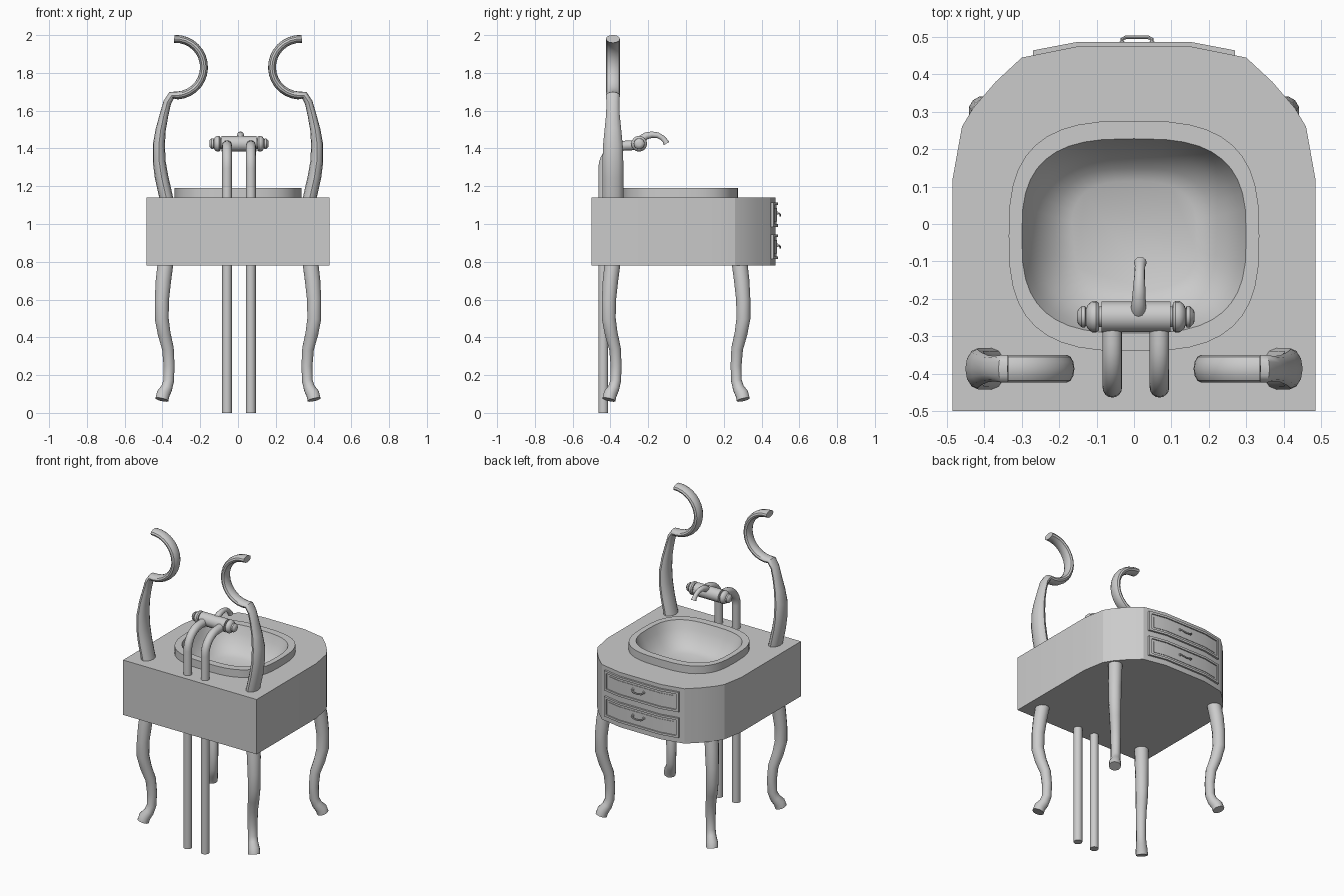
import bpy, bmesh, math
from mathutils import Vector as V

if "Cube" in bpy.data.objects:
    bpy.data.objects.remove(bpy.data.objects["Cube"])


def finish(name, bm, angle=35):
    bmesh.ops.recalc_face_normals(bm, faces=bm.faces)
    me = bpy.data.meshes.new(name)
    bm.to_mesh(me)
    bm.free()
    me.shade_smooth()
    me.set_sharp_from_angle(angle=math.radians(angle))
    ob = bpy.data.objects.new(name, me)
    bpy.context.collection.objects.link(ob)
    return ob


def skin(bm, rings, cap_start=True, cap_end=True):
    """Join equal-length closed rings of points into a surface."""
    rows = [[bm.verts.new(p) for p in r] for r in rings]
    n = len(rows[0])
    for a, b in zip(rows, rows[1:]):
        for i in range(n):
            j = (i + 1) % n
            bm.faces.new((a[i], a[j], b[j], b[i]))
    if cap_start:
        bm.faces.new(rows[0])
    if cap_end:
        bm.faces.new(rows[-1])
    return rows


def tube(name, path, radii, axis, n=12, angle=35):
    """Sweep an ellipse along a planar path; radii are (along axis, in plane)."""
    path, axis = [V(p) for p in path], V(axis).normalized()
    rings = []
    for i, p in enumerate(path):
        t = (path[min(i + 1, len(path) - 1)] - path[max(i - 1, 0)]).normalized()
        side = t.cross(axis).normalized()
        r = radii[i] if isinstance(radii, list) else radii
        ra, rs = r if isinstance(r, tuple) else (r, r)
        rings.append([p + axis * ra * math.cos(k * math.tau / n) + side * rs * math.sin(k * math.tau / n)
                      for k in range(n)])
    bm = bmesh.new()
    skin(bm, rings)
    return finish(name, bm, angle)


def squircle(hx, hy, z, cy=-0.032, n=40, e=2 / 2.9):
    pts = []
    for k in range(n):
        c, s = math.cos(k * math.tau / n), math.sin(k * math.tau / n)
        pts.append((hx * math.copysign(abs(c) ** e, c), cy + hy * math.copysign(abs(s) ** e, s), z))
    return pts


# cabinet: bowed outline, top left open under the basin
half = [(0.485, -0.5), (0.485, 0.12), (0.46, 0.26), (0.43, 0.31), (0.37, 0.38), (0.30, 0.445), (0.15, 0.475)]
outline = half + [(-x, y) for x, y in reversed(half)]
bm = bmesh.new()
rows = skin(bm, [[(x, y, z) for x, y in outline] for z in (0.78, 1.14)], cap_end=False)
hole = [bm.verts.new(p) for p in squircle(0.325, 0.298, 1.14)]
edges = []
for loop in (rows[1], hole):
    for i, v in enumerate(loop):
        w = loop[(i + 1) % len(loop)]
        edges.append(bm.edges.get((v, w)) or bm.edges.new((v, w)))
bmesh.ops.triangle_fill(bm, use_beauty=True, edges=edges)
finish("cabinet", bm, 20)

# basin: outer rim wall, flat lip, bowl and floor
bm = bmesh.new()
skin(bm, [squircle(0.335, 0.308, 1.13), squircle(0.335, 0.308, 1.19), squircle(0.30, 0.26, 1.19),
          squircle(0.281, 0.243, 1.14), squircle(0.25, 0.216, 1.09), squircle(0.21, 0.181, 1.052),
          squircle(0.168, 0.146, 1.03)], cap_start=False)
finish("basin", bm)

# four cabriole legs, bending along the diagonals: (z, offset, radius)
leg = [(0.79, 0.384, 0.043), (0.70, 0.395, 0.042), (0.60, 0.403, 0.039), (0.50, 0.404, 0.038),
       (0.42, 0.391, 0.035), (0.34, 0.371, 0.032), (0.25, 0.365, 0.030), (0.17, 0.367, 0.029),
       (0.13, 0.378, 0.031), (0.10, 0.396, 0.036), (0.07, 0.403, 0.036)]
for sx, side in ((1, "right"), (-1, "left")):
    for sy, end, dy in ((-1, "front", 0.005), (1, "back", -0.10)):
        tube(f"{end}_{side}_leg", [(sx * c, sy * (c + dy), z) for z, c, r in leg],
             [r for z, c, r in leg], (-sy, sx, 0))

# two upright arms ending in open hooks: (z, x, y radius, x radius)
arm = [(1.13, 0.378, 0.055, 0.036), (1.25, 0.405, 0.055, 0.036), (1.33, 0.417, 0.055, 0.034),
       (1.42, 0.419, 0.052, 0.032), (1.50, 0.409, 0.044, 0.027), (1.58, 0.391, 0.036, 0.023),
       (1.645, 0.374, 0.034, 0.021)]
for sx, side in ((1, "right"), (-1, "left")):
    path = [(sx * x, -0.387, z) for z, x, a, b in arm]
    radii = [(a, b) for z, x, a, b in arm]
    for k in range(17):
        t = math.radians(-82 - k * 191 / 16)
        path.append((sx * (0.33 + 0.15 * math.cos(t)), -0.387, 1.83 + 0.15 * math.sin(t)))
        radii.append((0.037, 0.021))
    tube(f"{side}_hook_arm", path, radii, (0, 1, 0))

# two supply pipes bending into the tap body
for x, side in ((-0.058, "left"), (0.068, "right")):
    path = [(x, -0.438, 0), (x, -0.438, 0.7), (x, -0.438, 1.295)]
    path += [(x, -0.318 - 0.12 * math.cos(a * math.pi / 16), 1.295 + 0.12 * math.sin(a * math.pi / 16))
             for a in range(1, 9)]
    tube(f"{side}_pipe", path + [(x, -0.25, 1.418)], 0.026, (1, 0, 0), 16)

# tap body and end knobs, turned about the x axis
TX, TY, TZ = 0.005, -0.248, 1.425
tube("tap_body", [(TX - 0.092, TY, TZ), (TX + 0.092, TY, TZ)], 0.041, (0, 0, 1), 16)
knob = [(0.088, 0.028), (0.098, 0.028), (0.099, 0.037), (0.106, 0.042), (0.116, 0.042), (0.124, 0.037),
        (0.130, 0.030), (0.133, 0.022), (0.136, 0.029), (0.145, 0.028), (0.155, 0.018), (0.157, 0.010)]
for sx, side in ((1, "right"), (-1, "left")):
    tube(f"{side}_tap_knob", [(TX + sx * d, TY, TZ) for d, r in knob], [r for d, r in knob], (0, 0, 1), 16)

# curved spout
spout = [(-0.25, 1.425, 0.022), (-0.235, 1.45, 0.021), (-0.21, 1.467, 0.019), (-0.18, 1.473, 0.017),
         (-0.15, 1.47, 0.015), (-0.127, 1.457, 0.014), (-0.112, 1.442, 0.014), (-0.103, 1.426, 0.017)]
tube("spout", [(0.011 + 0.003 * i / 3.5, y, z) for i, (y, z, r) in enumerate(spout)],
     [r for y, z, r in spout], (1, 0, 0))


# drawers: bowed panel with a raised frame
def bow_y(x):
    return 0.475 - max(0, abs(x) - 0.15) * 0.19


def strip(bm, x0, x1, z0, z1, depth):
    xs = [x0] + [x for x in (-0.15, 0.15) if x0 < x < x1] + [x1]
    skin(bm, [[(x, bow_y(x) - 0.01, z0), (x, bow_y(x) + depth, z0),
               (x, bow_y(x) + depth, z1), (x, bow_y(x) - 0.01, z1)] for x in xs])


for z, label in ((1.05, "upper"), (0.88, "lower")):
    bm = bmesh.new()
    strip(bm, -0.268, 0.268, z - 0.06, z + 0.06, 0.004)
    strip(bm, -0.235, 0.235, z - 0.036, z + 0.036, 0.007)
    for s in (-1, 1):
        strip(bm, -0.27, 0.27, z + s * 0.058 - 0.007, z + s * 0.058 + 0.007, 0.012)
        strip(bm, s * 0.262 - 0.008, s * 0.262 + 0.008, z - 0.06, z + 0.06, 0.012)
    finish(f"{label}_drawer", bm, 20)
    # bail handle with two round bosses
    cx = 0.008
    tube(f"{label}_handle", [(cx - 0.04, 0.478, z + 0.008), (cx - 0.04, 0.494, z + 0.006),
                             (cx - 0.03, 0.499, z - 0.002), (cx, 0.499, z - 0.006), (cx + 0.03, 0.499, z - 0.002),
                             (cx + 0.04, 0.494, z + 0.006), (cx + 0.04, 0.478, z + 0.008)],
         0.005, (0, 0, 1), 8)
    for s, side in ((-1, "left"), (1, "right")):
        tube(f"{label}_{side}_handle_boss", [(cx + s * 0.04, 0.475, z + 0.008), (cx + s * 0.04, 0.488, z + 0.008)],
             [0.011, 0.007], (0, 0, 1), 10)
